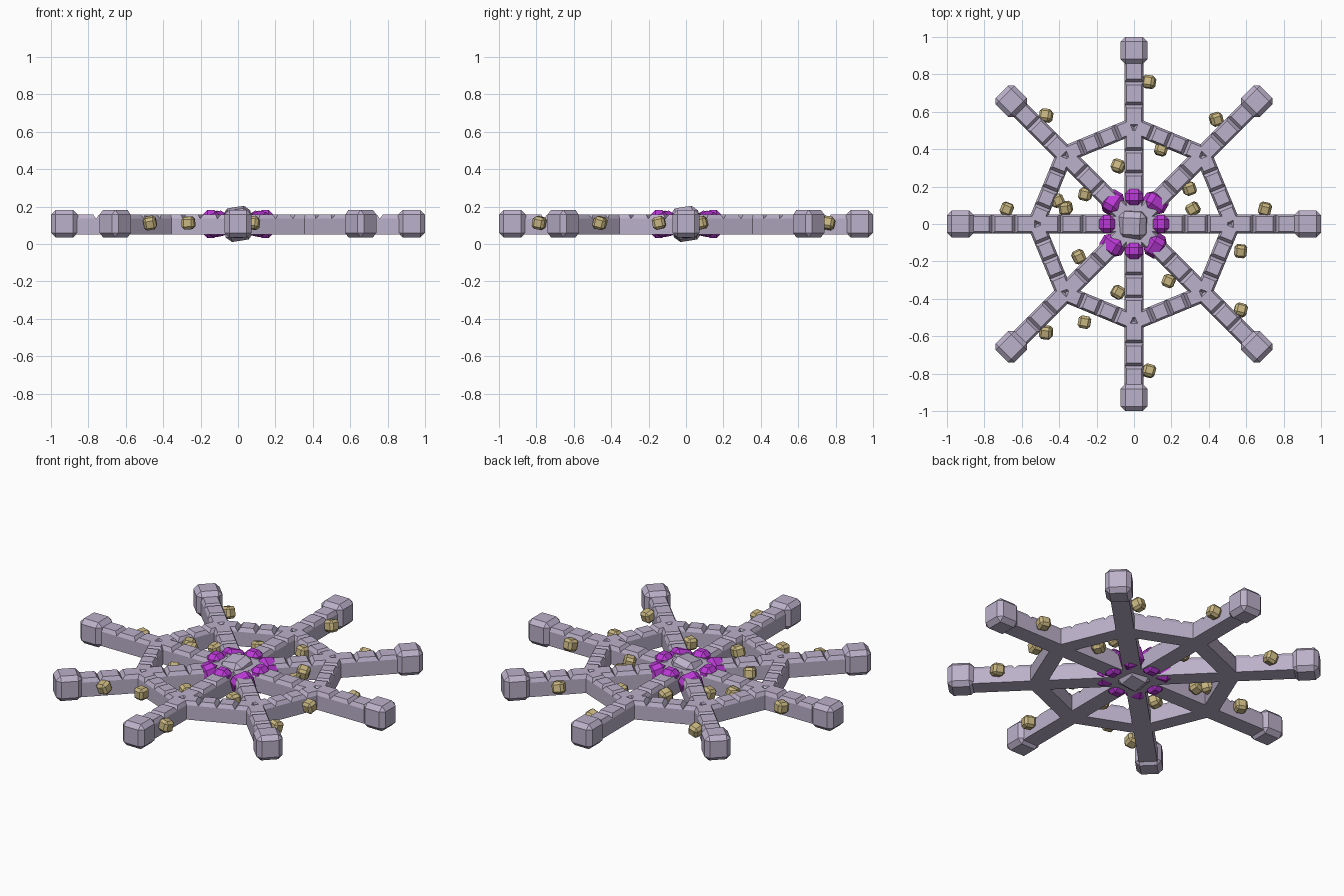
import bpy, bmesh, math, random
from mathutils import Matrix, Vector, Euler

if "Cube" in bpy.data.objects:
    bpy.data.objects.remove(bpy.data.objects["Cube"])

random.seed(4)


def material(name, rgb):
    m = bpy.data.materials.new(name)
    m.diffuse_color = (*rgb, 1)
    m.use_nodes = True
    m.node_tree.nodes["Principled BSDF"].inputs["Base Color"].default_value = m.diffuse_color
    return m


STONE = material("lavender stone", (0.50, 0.44, 0.59))
CRYSTAL = material("purple crystal", (0.50, 0.04, 0.68))
GOLD = material("pale gold", (0.58, 0.47, 0.22))


def finish(name, bm, mat):
    bmesh.ops.recalc_face_normals(bm, faces=bm.faces)
    mesh = bpy.data.meshes.new(name)
    bm.to_mesh(mesh)
    bm.free()
    mesh.materials.append(mat)
    obj = bpy.data.objects.new(name, mesh)
    bpy.context.collection.objects.link(obj)
    return obj


def chipped_block(name, loc, size, bevel, rot, mat):
    """Box with single flat bevels on all edges."""
    bm = bmesh.new()
    bmesh.ops.create_cube(bm, size=1, matrix=Matrix.Diagonal((*size, 1)))
    bmesh.ops.bevel(bm, geom=bm.edges[:], offset=bevel, segments=1, affect='EDGES')
    bm.transform(Matrix.Translation(loc) @ Euler(rot).to_matrix().to_4x4())
    return finish(name, bm, mat)


def block_run(name, start, end, count, width):
    """Row of blocks with sloped shoulders on top and a flat underside."""
    start, end = Vector(start), Vector(end)
    step = (end - start) / count
    angle = math.atan2(step.y, step.x)
    bm = bmesh.new()
    for i in range(count):
        rings = []
        for z, inset in ((0.05, 0), (0.135, 0), (0.157, 0.016)):
            hx, hy = step.length / 2 - inset, width / 2 - inset * 0.7
            rings.append([bm.verts.new((sx * hx, sy * hy, z))
                          for sx, sy in ((-1, -1), (1, -1), (1, 1), (-1, 1))])
        bm.faces.new(rings[0][::-1])
        bm.faces.new(rings[-1])
        for a, b in zip(rings, rings[1:]):
            for j in range(4):
                k = (j + 1) % 4
                bm.faces.new((a[j], a[k], b[k], b[j]))
        c = start + step * (i + 0.5)
        place = Matrix.Translation((c.x, c.y, 0)) @ Matrix.Rotation(angle, 4, 'Z')
        bmesh.ops.transform(bm, matrix=place, verts=sum(rings, []))
    return finish(name, bm, STONE)


def polar(r, a, z=0):
    return Vector((r * math.cos(a), r * math.sin(a), z))


# Central tilted hub stone
chipped_block("hub_stone", (0, 0, 0.107), (0.15, 0.15, 0.17), 0.03,
              (0.16, -0.16, -0.05), STONE)

for i in range(8):
    a = i * math.pi / 4
    b = a + math.pi / 4
    # Spokes, end blocks and octagonal ring
    block_run(f"spoke_{i}", polar(0.03, a), polar(0.88, a), 7, 0.1)
    chipped_block(f"end_block_{i}", polar(0.928, a, 0.108),
                  (0.143, 0.143, 0.147), 0.025, (0, 0, a), STONE)
    block_run(f"ring_side_{i}", polar(0.525, a), polar(0.525, b), 4, 0.09)
    # Crystals round the hub, larger on the diagonals
    diagonal = i % 2
    s = 0.118 if diagonal else 0.095
    chipped_block(f"crystal_{i}", polar(0.16 if diagonal else 0.145, a, 0.107),
                  (0.1 if diagonal else 0.085, s, 0.12 if diagonal else 0.15), 0.024,
                  (0.3 * diagonal, 0.2 * diagonal, a + 0.25 * diagonal), CRYSTAL)

# Small gold nuggets scattered beside spokes and ring
NUGGETS = [(0.08, 0.76), (-0.47, 0.58), (0.44, 0.56), (0.145, 0.40), (-0.085, 0.31),
           (0.295, 0.19), (-0.26, 0.16), (-0.41, 0.125), (-0.365, 0.085), (-0.68, 0.08),
           (0.315, 0.08), (0.70, 0.08), (-0.295, -0.175), (0.57, -0.145),
           (0.185, -0.305), (-0.085, -0.365), (0.57, -0.46), (-0.265, -0.525),
           (-0.47, -0.58), (0.08, -0.785)]
for i, (x, y) in enumerate(NUGGETS):
    chipped_block(f"nugget_{i}", (x, y, 0.112), (0.067, 0.067, 0.067), 0.014,
                  (random.uniform(-0.3, 0.3), random.uniform(-0.3, 0.3),
                   random.uniform(-0.6, 0.6)), GOLD)
